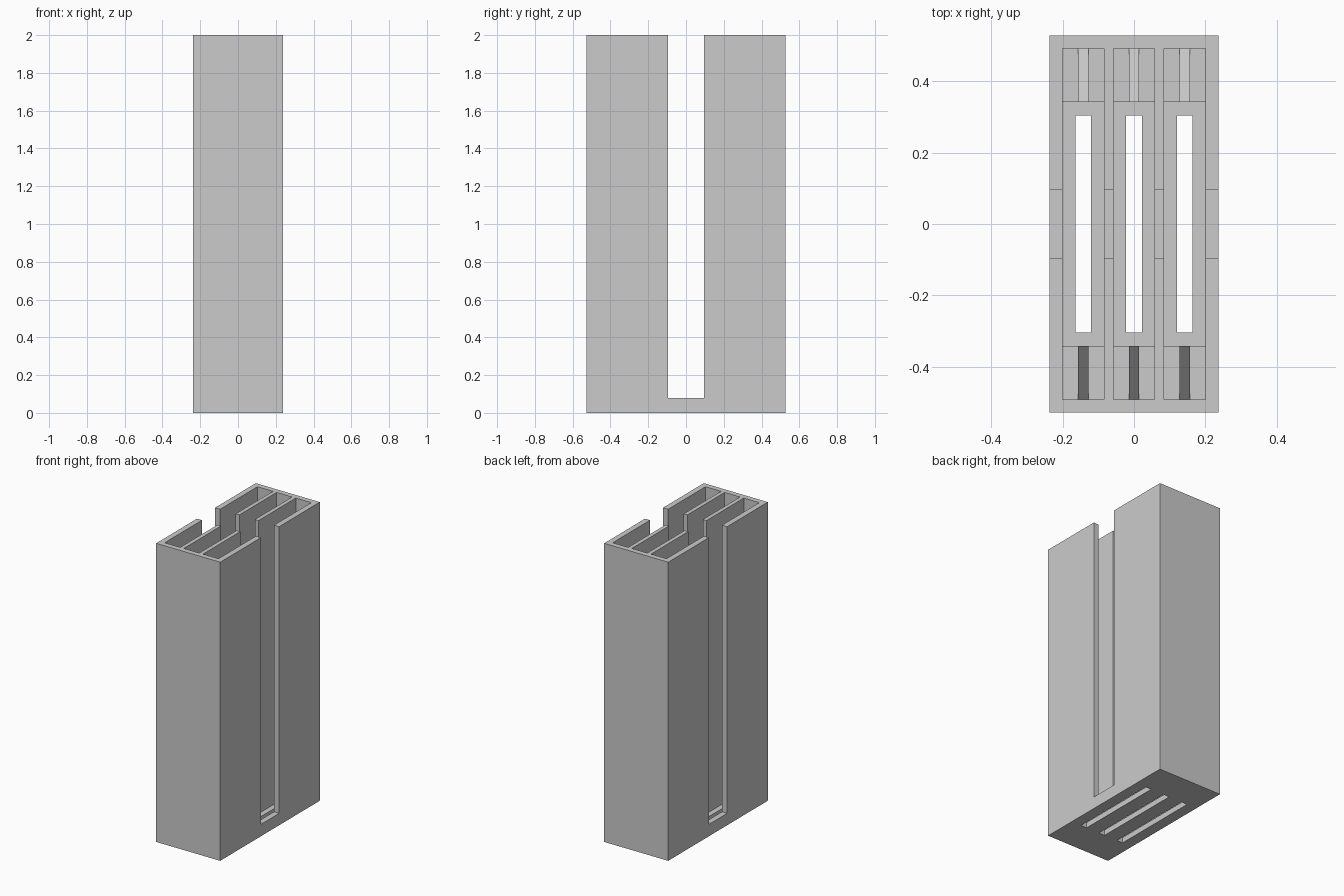
import bpy
import bmesh
from mathutils import Vector

default = bpy.data.objects.get("Cube")
if default:
    bpy.data.objects.remove(default, do_unlink=True)

grey = bpy.data.materials.new("plain grey")
grey.use_nodes = True
grey.diffuse_color = (0.6, 0.6, 0.6, 1)
grey.node_tree.nodes["Principled BSDF"].inputs["Base Color"].default_value = (0.6, 0.6, 0.6, 1)

HX, HY, TOP = 0.237, 0.527, 2.0        # outer half sizes and height
POCKET_X, POCKET_Y = 0.0575, 0.491     # pocket half sizes
SPACING = 0.142
FLOOR, LEDGE, LEDGE_Y = 0.037, 0.08, 0.341
OVER = 0.1                             # cutter overshoot


def prism(name, profile, x0, x1):
    """Extrude a (y, z) profile along x."""
    bm = bmesh.new()
    face = bm.faces.new([bm.verts.new((x0, y, z)) for y, z in profile])
    ext = bmesh.ops.extrude_face_region(bm, geom=[face])
    verts = [v for v in ext["geom"] if isinstance(v, bmesh.types.BMVert)]
    bmesh.ops.translate(bm, verts=verts, vec=Vector((x1 - x0, 0, 0)))
    bmesh.ops.recalc_face_normals(bm, faces=bm.faces)
    mesh = bpy.data.meshes.new(name)
    bm.to_mesh(mesh)
    bm.free()
    mesh.materials.append(grey)
    obj = bpy.data.objects.new(name, mesh)
    bpy.context.collection.objects.link(obj)
    return obj


def block(name, x, hx, hy, z0, z1):
    return prism(name, [(-hy, z0), (hy, z0), (hy, z1), (-hy, z1)], x - hx, x + hx)


def cut(target, cutter):
    cutter.hide_render = True
    mod = target.modifiers.new("cut", "BOOLEAN")
    mod.operation = "DIFFERENCE"
    mod.solver = "EXACT"
    mod.object = cutter
    bpy.context.view_layer.objects.active = target
    bpy.ops.object.modifier_apply(modifier=mod.name)
    bpy.data.objects.remove(cutter, do_unlink=True)


# Outer body
body = block("holder_body", 0, HX, HY, 0, TOP)

for i, x in enumerate((-SPACING, 0, SPACING)):
    # Deep pocket with a raised ledge at each end
    pocket = [(-POCKET_Y, LEDGE), (-LEDGE_Y, LEDGE), (-LEDGE_Y, FLOOR),
              (LEDGE_Y, FLOOR), (LEDGE_Y, LEDGE), (POCKET_Y, LEDGE),
              (POCKET_Y, TOP + OVER), (-POCKET_Y, TOP + OVER)]
    cut(body, prism("pocket_cutter", pocket, x - POCKET_X, x + POCKET_X))
    # Floor opening
    cut(body, block("floor_cutter", x, 0.022, 0.304, -OVER, FLOOR + 0.02))

# Tall side slot through walls and dividers
cut(body, block("side_cutter", 0, HX + OVER, 0.096, LEDGE, TOP + OVER))

# Sloping ribs on the ledges
for i, x in enumerate((-SPACING, 0, SPACING)):
    for side, word in ((-1, "front"), (1, "back")):
        slope = [(side * LEDGE_Y, LEDGE), (side * POCKET_Y, LEDGE),
                 (side * LEDGE_Y, LEDGE + POCKET_Y - LEDGE_Y)]
        prism(f"{word}_rib_{i + 1}", slope, x - 0.014, x + 0.014)
